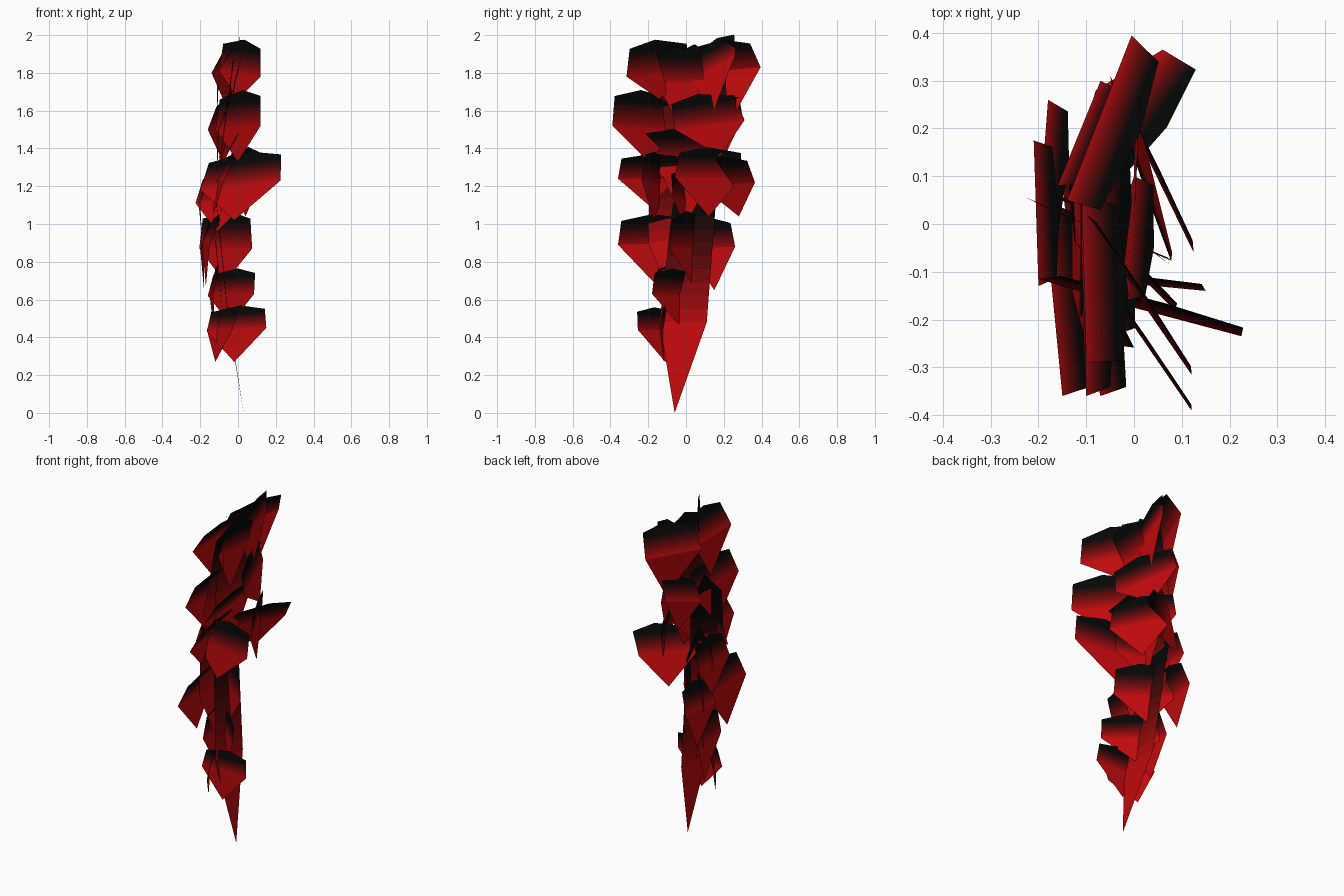
import bpy, bmesh
from mathutils import Vector

# Colour bands: red lower blade fading to black at the top
BANDS, FADE = 10, 0.65
RED, BLACK = (0.75, 0.07, 0.08), (0.05, 0.055, 0.055)
mats = []
for i in range(BANDS):
    t = i / (BANDS - 1)
    m = bpy.data.materials.new("blade_shade_%d" % i)
    m.diffuse_color = tuple((a * (1 - t) + b * t) ** 2.2 for a, b in zip(RED, BLACK)) + (1,)
    mats.append(m)

# Shield profile: tip, shoulders, upper corners, apex (u across, v up)
PROFILE = [(0, -1), (1, 0), (0.9, 0.8), (0.1, 1.0), (-0.9, 0.8), (-1, 0)]


def shard(name, p, q, tip, lean=(0, 0), stretch=1.0):
    """Thin shield plate through two shoulder points and a tip."""
    p, q, tip = Vector(p), Vector(q), Vector(tip)
    mid, half = (p + q) / 2, (p - q) / 2
    down = mid - tip
    up = down * stretch + Vector((lean[0], lean[1], 0))
    bm = bmesh.new()
    bm.faces.new([bm.verts.new((u, v, 0)) for u, v in PROFILE])
    for i in range(BANDS - 1):
        bmesh.ops.bisect_plane(bm, geom=bm.verts[:] + bm.edges[:] + bm.faces[:],
                               plane_co=(0, i * FADE / (BANDS - 2), 0), plane_no=(0, 1, 0))
    for f in bm.faces:
        v = f.calc_center_median().y
        f.material_index = 0 if v < 0 else min(BANDS - 1, int(v / FADE * (BANDS - 2)) + 1)
    for vert in bm.verts:
        u, v, _ = vert.co
        vert.co = mid + half * u + (up if v > 0 else down) * v
    me = bpy.data.meshes.new(name)
    bm.to_mesh(me)
    bm.free()
    for m in mats:
        me.materials.append(m)
    bpy.context.collection.objects.link(bpy.data.objects.new(name, me))


# Long core blades
shard("core_blade_low", (-0.045, 0.11, .48), (-0.05, -0.14, .48), (0.03, -0.06, .0), (.05, 0), 1.8)
shard("core_blade_mid", (-0.12, 0.13, 0.95), (-0.12, -0.20, 0.9), (-0.08, -0.03, .5), (0.08, 0), 1.6)
shard("core_blade_high", (-0.07, 0.22, 1.4), (-0.09, -0.2, 1.4), (-0.09, 0.0, 1.0), (0.06, 0), 1.38)

# Front plates, from the bottom up
FRONT = [
    ((.15, -.14, .45), (-.165, -.11, .43), (-.02, -.12, .27), (0, .02), .75),
    ((.085, -.18, .63), (-.16, .06, .62), (-.04, -.04, .47), (.02, .02), .9),
    ((.075, -.085, .87), (-.205, .12, .87), (-.07, .03, .69), (.0, .01), 1.1),
    ((.07, -.07, 1.14), (-.225, .055, 1.11), (-.11, .0, .96), (0, -.01), .95),
    ((.225, -.235, 1.23), (-.2, -.115, 1.18), (-.02, -.17, 1.02), (0, .02), .95),
    ((.12, -.39, 1.52), (-.12, -.04, 1.50), (0, -.2, 1.33), (.015, .01), 1.1),
    ((.12, -.315, 1.78), (-.10, .02, 1.81), (0, -.14, 1.66), (0, .01), 1.35),
]
# Left plates leaning inward at the top
LEFT = [
    ((-.03, -.255, .44), (-.165, -.02, .44), (-.12, -.11, .27), (.03, 0), .7),
    ((-.13, -.15, .62), (-.15, .10, .62), (-.12, 0, .37), (.05, 0), .7),
    ((-.15, -.36, .89), (-.19, .05, .90), (-.17, -.15, .67), (.07, 0), .7),
    ((-.18, .26, .88), (-.20, .0, .87), (-.18, .15, .65), (.06, 0), .7),
    ((-.20, -.13, 1.11), (-.21, .175, 1.12), (-.19, .02, .92), (.06, 0), .8),
    ((-.07, -.36, 1.24), (-.13, .07, 1.24), (-.13, -.14, 1.05), (.05, 0), .7),
    ((-.06, -.24, 1.36), (-.10, .20, 1.36), (-.08, -.02, 1.15), (.08, 0), .7),
    ((-.10, -.36, 1.50), (-.11, .07, 1.50), (-.11, -.14, 1.28), (.06, 0), .72),
    ((-.10, -.29, 1.81), (-.11, .07, 1.81), (-.11, -.08, 1.58), (.09, 0), .62),
]
# Right and back plates
RIGHT_BACK = [
    ((.125, -.06, 1.25), (-.05, .30, 1.25), (.04, .12, 1.04), (.01, .01), .75),
    ((.06, .365, 1.22), (-.14, .08, 1.20), (-.08, .28, 1.04), (.065, .015), .85),
    ((.08, -.06, 1.5), (-.05, .31, 1.55), (.02, .18, 1.36), (.01, .01), 1.0),
    ((-.07, .30, 1.56), (-.16, .08, 1.5), (-.09, .20, 1.35), (.07, 0), .8),
    ((-.02, -.16, 1.75), (0, .10, 1.75), (-.04, -.02, 1.50), (.03, 0), .75),
    ((.01, .26, 1.89), (0, .03, 1.77), (0, .13, 1.56), (0, 0), .55),
    ((-.005, .395, 1.83), (-.14, .05, 1.80), (-.04, .25, 1.57), (.10, -.03), .65),
]
for group, plates in (("front", FRONT), ("left", LEFT), ("right_back", RIGHT_BACK)):
    for i, args in enumerate(plates):
        shard("%s_plate_%d" % (group, i + 1), *args)
